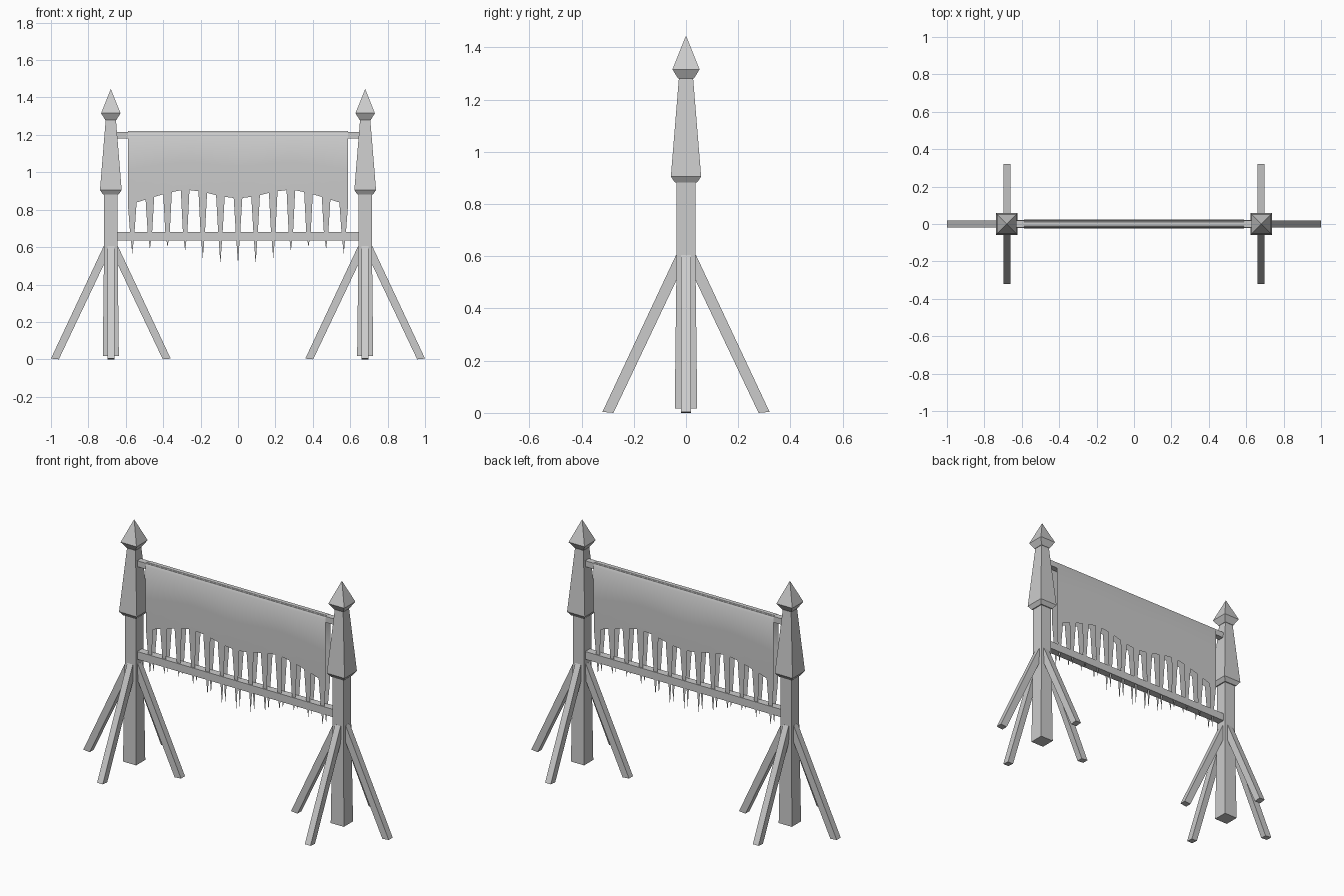
import bpy, bmesh, math
from mathutils import Matrix

cube = bpy.data.objects.get("Cube")
if cube:
    bpy.data.objects.remove(cube)

grey = bpy.data.materials.new("plain grey")
grey.use_nodes = True
COLOUR = (0.6, 0.6, 0.6, 1)
grey.diffuse_color = COLOUR
grey.node_tree.nodes["Principled BSDF"].inputs["Base Color"].default_value = COLOUR


def add_object(name, bm, x=0.0):
    bmesh.ops.recalc_face_normals(bm, faces=bm.faces)
    mesh = bpy.data.meshes.new(name)
    bm.to_mesh(mesh)
    bm.free()
    mesh.materials.append(grey)
    obj = bpy.data.objects.new(name, mesh)
    obj.location.x = x
    bpy.context.collection.objects.link(obj)
    return obj


def box(name, size, centre):
    bm = bmesh.new()
    bmesh.ops.create_cube(bm, size=1)
    for v in bm.verts:
        v.co = [v.co[i] * size[i] + centre[i] for i in range(3)]
    return add_object(name, bm)


def square_tower(name, profile, x):
    """Stack square rings of (half width, height), closed at both ends."""
    bm = bmesh.new()
    rings = [[bm.verts.new((sx * r, sy * r, z))
              for sx, sy in ((-1, -1), (1, -1), (1, 1), (-1, 1))]
             for r, z in profile]
    for a, b in zip(rings, rings[1:]):
        for i in range(4):
            j = (i + 1) % 4
            bm.faces.new((a[i], a[j], b[j], b[i]))
    bm.faces.new(rings[0][::-1])
    bm.faces.new(rings[-1])
    bmesh.ops.remove_doubles(bm, verts=bm.verts, dist=1e-5)
    return add_object(name, bm, x)


def brace(name, angle, x):
    """Slanted leg with a square section, turned about the post."""
    bm = bmesh.new()
    outline = ((0.32, 0.004), (0.278, 0.0), (0.0, 0.585), (0.038, 0.605))
    sides = [[bm.verts.new((px, y, z)) for px, z in outline]
             for y in (-0.0185, 0.0185)]
    bm.faces.new(sides[0])
    bm.faces.new(sides[1][::-1])
    for i in range(4):
        j = (i + 1) % 4
        bm.faces.new((sides[0][i], sides[0][j], sides[1][j], sides[1][i]))
    bm.transform(Matrix.Rotation(angle, 4, 'Z'))
    return add_object(name, bm, x)


# Posts with a flared upper sleeve, pointed cap and four braces
POST = 0.68
shaft = ((0.043, 0.017), (0.036, 0.6), (0.036, 0.89))
sleeve = ((0.042, 0.882), (0.058, 0.905), (0.027, 1.285))
cap = ((0.03, 1.28), (0.052, 1.316), (0.0, 1.445))
for side, x in (("right", -POST), ("left", POST)):
    square_tower(side + "_post", shaft, x)
    square_tower(side + "_post_sleeve", sleeve, x)
    square_tower(side + "_post_cap", cap, x)
    for k, way in enumerate(("outward", "back", "inward", "front")):
        start = 0 if x > 0 else math.pi
        brace(f"{side}_{way}_brace", start + k * math.pi / 2, x)

# Cross bars
box("lower_bar", (1.3, 0.044, 0.046), (0, 0, 0.658))
box("upper_bar", (1.3, 0.035, 0.035), (0, 0, 1.198))


# Banner folded over the upper bar, with a fringe of points on each side
def hem(x):
    x = abs(x)
    if x < 0.28:
        return 0.862 + 0.0215 * (1 - math.cos(math.pi * x / 0.28))
    return 0.907 - 0.085 * ((x - 0.28) / 0.31) ** 1.3


def drape(z):
    """Distance of each hanging sheet from the middle."""
    return 0.016 + 0.008 * min(1, max(0, (z - 0.66) / 0.3))


PITCH, HALF = 0.0942, 0.023
TIPS = (0.51, 0.51, 0.54, 0.58, 0.6, 0.59, 0.565)
bm = bmesh.new()
columns = []
for i in range(-6, 7):
    for s in (-1, 1):
        x = i * PITCH + s * HALF
        low = hem(x)
        side = [(drape(z), z) for z in (low, (low + 1.2) / 2, 1.2)] + [(0.012, 1.22)]
        columns.append([bm.verts.new((x, -y, z)) for y, z in side]
                       + [bm.verts.new((x, y, z)) for y, z in side[::-1]])
for a, b in zip(columns, columns[1:]):
    for r in range(len(a) - 1):
        bm.faces.new((a[r], b[r], b[r + 1], a[r + 1]))
for i in range(-6, 7):
    c = i * PITCH
    a, b = columns[2 * (i + 6)], columns[2 * (i + 6) + 1]
    for end, s in ((0, -1), (-1, 1)):
        mid = [bm.verts.new((c + d, s * drape(0.68), 0.68)) for d in (-0.012, 0.012)]
        tip = bm.verts.new((c, s * drape(0.5), TIPS[abs(i)]))
        bm.faces.new((mid[0], mid[1], b[end], a[end]))
        bm.faces.new((tip, mid[1], mid[0]))
banner = add_object("banner", bm)
bpy.ops.object.select_all(action='DESELECT')
banner.select_set(True)
bpy.context.view_layer.objects.active = banner
bpy.ops.object.shade_smooth_by_angle(angle=math.radians(40))
